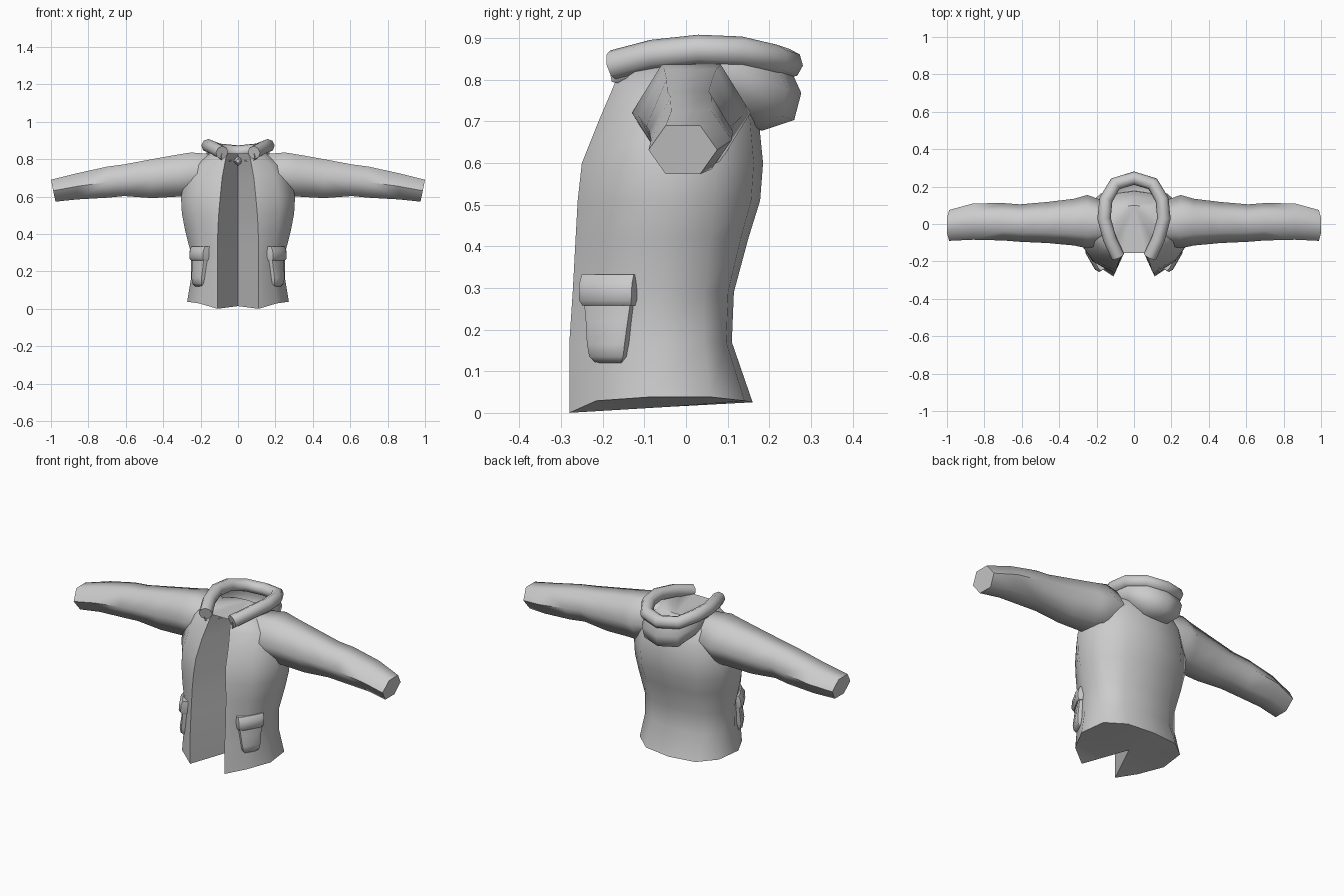
import bpy, bmesh, math
from mathutils import Vector, Matrix

cube = bpy.data.objects.get("Cube")
if cube:
    bpy.data.objects.remove(cube, do_unlink=True)

fabric = bpy.data.materials.new("light_grey_fabric")
fabric.use_nodes = True
fabric.diffuse_color = (0.6, 0.6, 0.6, 1)
fabric.node_tree.nodes["Principled BSDF"].inputs["Base Color"].default_value = (0.6, 0.6, 0.6, 1)


def finish(obj, angle=50):
    obj.data.materials.append(fabric)
    bpy.ops.object.select_all(action='DESELECT')
    obj.select_set(True)
    bpy.context.view_layer.objects.active = obj
    bpy.ops.object.shade_smooth_by_angle(angle=math.radians(angle))
    return obj


def loft(name, rings, closed=True, caps=True, angle=50):
    """Skin a list of equal-length point rings."""
    bm = bmesh.new()
    rows = [[bm.verts.new(p) for p in ring] for ring in rings]
    n = len(rows[0])
    for a, b in zip(rows, rows[1:]):
        for i in range(n if closed else n - 1):
            j = (i + 1) % n
            bm.faces.new((a[i], a[j], b[j], b[i]))
    if caps:
        ends = [bm.faces.new(rows[0][::-1]), bm.faces.new(rows[-1])]
        bmesh.ops.triangulate(bm, faces=ends)
    bmesh.ops.recalc_face_normals(bm, faces=bm.faces)
    mesh = bpy.data.meshes.new(name)
    bm.to_mesh(mesh)
    bm.free()
    obj = bpy.data.objects.new(name, mesh)
    bpy.context.collection.objects.link(obj)
    return finish(obj, angle)


def mirrored(half):
    """Complete a ring whose first and last points lie on the centre plane."""
    return half + [Vector((-p.x, p.y, p.z)) for p in half[-2:0:-1]]


# Torso with a deep V opening down the front:
# height, front edge x, front edge y, opening depth y, half width, back y
levels = [
    (0.02, 0.11, -0.28, -0.04, 0.272, 0.16),
    (0.17, 0.11, -0.28, -0.04, 0.25, 0.11),
    (0.29, 0.11, -0.272, -0.03, 0.25, 0.115),
    (0.42, 0.108, -0.265, -0.01, 0.283, 0.15),
    (0.51, 0.103, -0.26, 0.01, 0.30, 0.178),
    (0.60, 0.095, -0.25, 0.03, 0.305, 0.185),
    (0.70, 0.085, -0.21, 0.06, 0.28, 0.175),
    (0.77, 0.072, -0.18, 0.085, 0.24, 0.145),
    (0.83, 0.06, -0.155, 0.10, 0.15, 0.10),
]
torso = []
for k, (z, xf, yf, yn, w, yb) in enumerate(levels):
    hem = 0.018 if k == 0 else 0
    torso.append(mirrored([
        Vector((0, yn, z - hem * 0.3)),
        Vector((xf, yf, z - hem * 1.1)),
        Vector((xf + (w - xf) * 0.6, yf * 0.77, z + hem * 0.5)),
        Vector((w, yf * 0.32, z + hem)),
        Vector((w * 0.93, yb * 0.38, z + hem)),
        Vector((w * 0.58, yb * 0.88, z + hem * 0.5)),
        Vector((0, yb, z + hem * 0.3))]))
loft("jacket_body", torso)

# Sleeves: x, bottom z, top z, front y, back y
sleeve = [
    (0.12, 0.64, 0.825, -0.10, 0.11),
    (0.25, 0.605, 0.836, -0.13, 0.155),
    (0.32, 0.60, 0.825, -0.115, 0.135),
    (0.46, 0.592, 0.80, -0.102, 0.118),
    (0.61, 0.603, 0.772, -0.095, 0.105),
    (0.70, 0.594, 0.76, -0.088, 0.112),
    (0.86, 0.585, 0.725, -0.084, 0.11),
    (0.99, 0.573, 0.69, -0.09, 0.075),
]
for side, label in ((1, "left"), (-1, "right")):
    rings = []
    for x, zb, zt, yf, yb in sleeve:
        ring = []
        for i in range(6):
            a = i * math.pi / 3
            c, s = math.cos(a), math.sin(a) / math.sin(math.pi / 3)
            tilt = 0.012 * s * (x > 0.9)
            ring.append(Vector((side * (x - 0.002 * (x > 0.9) + tilt),
                                (yf + yb) / 2 + c * (yb - yf) / 2,
                                (zb + zt) / 2 + s * (zt - zb) / 2)))
        rings.append(ring)
    loft(label + "_sleeve", rings, angle=62)

# Padded collar rim, a tube in a horseshoe
half_rim = [Vector(p) for p in (
    (0.085, -0.175, 0.835), (0.13, -0.08, 0.86), (0.16, 0.03, 0.872),
    (0.15, 0.13, 0.868), (0.10, 0.215, 0.848), (0, 0.245, 0.838))]
rim = half_rim + [Vector((-p.x, p.y, p.z)) for p in half_rim[-2::-1]]
curve = bpy.data.curves.new("collar_rim", 'CURVE')
curve.dimensions = '3D'
curve.bevel_depth = 0.036
curve.bevel_resolution = 2
curve.use_fill_caps = True
spline = curve.splines.new('POLY')
spline.points.add(len(rim) - 1)
for pt, p in zip(spline.points, rim):
    pt.co = (*p, 1)
rim_obj = bpy.data.objects.new("collar_rim", curve)
bpy.context.collection.objects.link(rim_obj)
bpy.ops.object.select_all(action='DESELECT')
rim_obj.select_set(True)
bpy.context.view_layer.objects.active = rim_obj
bpy.ops.object.convert(target='MESH')
finish(bpy.context.view_layer.objects.active, 60)

# Folded hood hanging from the rim, deepest at the back
bag = []
for spread, drop in ((1, 0), (1.13, 0.07), (1.06, 0.135), (0.75, 0.16), (0.4, 0.15)):
    row = []
    for p in rim:
        back = min(1, max(0.3, (p.y + 0.1) / 0.3))
        grow = 1 + (spread - 1) * (back if spread > 1 else 1)
        row.append(Vector((p.x * grow, p.y * grow, p.z - drop * back)))
    bag.append(row)
loft("hood", bag, closed=False, caps=False, angle=70)

# Zip pull hanging at the top of the opening
pull = [[Vector((0.028 * r * math.cos(a), y, 0.79 + 0.028 * r * math.sin(a)))
         for a in (0, math.pi / 2, math.pi, math.pi * 1.5)]
        for y, r in ((0.0, 0.4), (0.02, 1), (0.10, 1))]
loft("zip_pull", pull)


# Cargo pockets, built flat against a tilted frame: (u along, depth, z)
def padded(name, side, rows):
    origin = Vector((0.208, -0.185, 0))
    along = Vector((0.5, 0.866, 0))
    out = Vector((0.866, -0.5, 0))
    rings = []
    for z, half, depth in rows:
        ring = []
        for u, d in ((-half, -0.03), (-half, depth * 0.6), (-half * 0.7, depth),
                     (half * 0.7, depth), (half, depth * 0.6), (half, -0.03)):
            p = origin + along * u + out * d + Vector((0, 0, z))
            ring.append(Vector((p.x * side, p.y, p.z)))
        rings.append(ring)
    loft(name, rings, angle=45)


for side, label in ((1, "left"), (-1, "right")):
    padded(label + "_pocket", side, [
        (0.12, 0.035, 0.006), (0.135, 0.047, 0.022), (0.165, 0.052, 0.026),
        (0.22, 0.058, 0.018), (0.28, 0.066, 0.012)])
    padded(label + "_pocket_flap", side, [
        (0.258, 0.068, 0.018), (0.27, 0.072, 0.03),
        (0.31, 0.073, 0.027), (0.332, 0.072, 0.01)])
